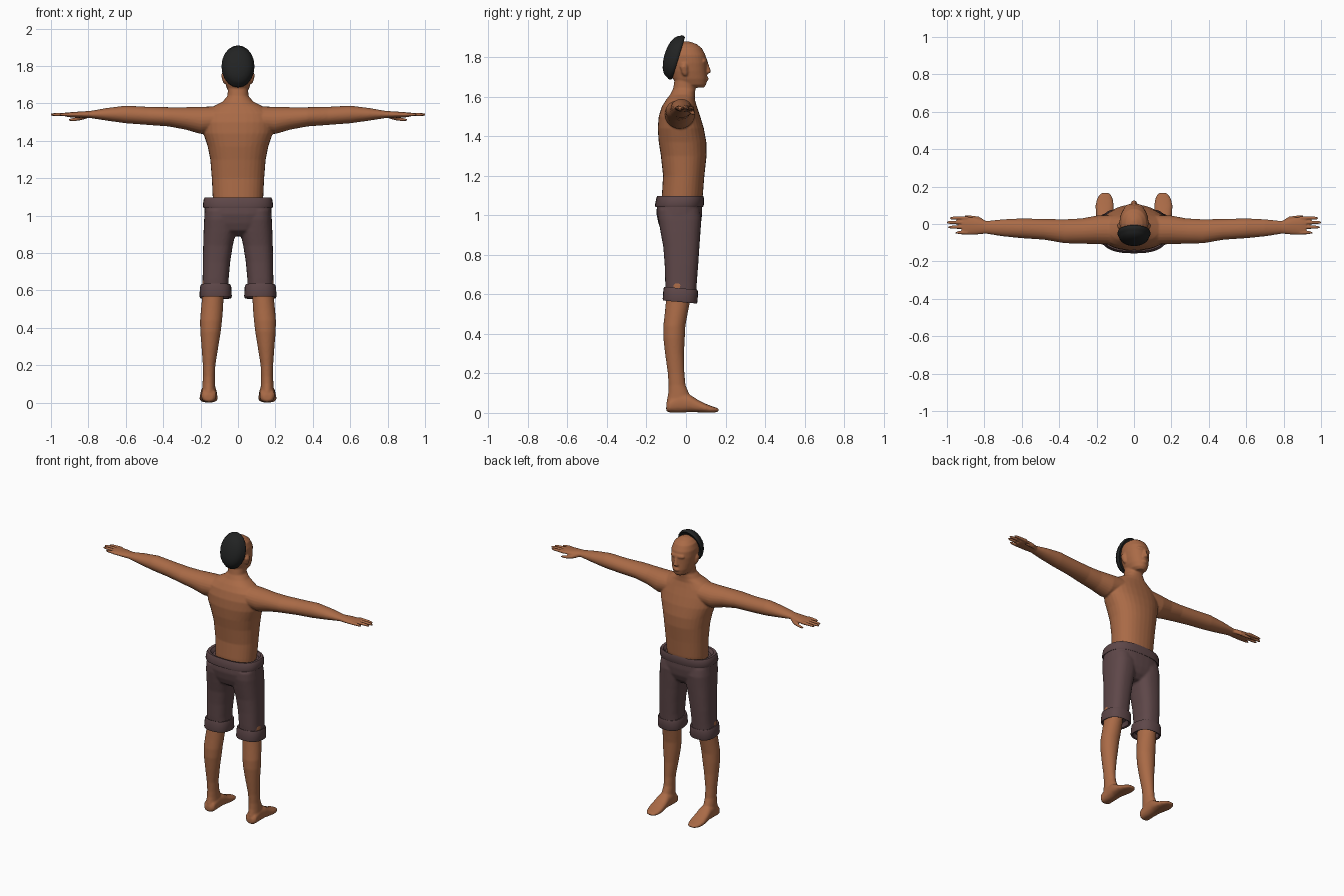
import bpy, bmesh, math
from mathutils import Matrix


def material(name, rgb):
    m = bpy.data.materials.new(name)
    m.diffuse_color = (*rgb, 1)
    return m


SKIN = material("brown skin", (0.40, 0.145, 0.062))
CLOTH = material("dark plum cloth", (0.112, 0.063, 0.066))
BLACK = material("black knit", (0.016, 0.017, 0.017))


def loft(bm, axis, rings, n=24, p=2.0, side=1, tilt=0.0):
    """Rings are (position on axis, min a, max a, min b, max b); side mirrors x."""
    others = [i for i in range(3) if i != axis]
    loops = []
    for t, a0, a1, b0, b1 in rings:
        loop = []
        for k in range(n):
            c, s = math.cos(math.tau * k / n), math.sin(math.tau * k / n)
            c = math.copysign(abs(c) ** (2 / p), c)
            s = math.copysign(abs(s) ** (2 / p), s)
            co = [0, 0, 0]
            co[axis] = t
            co[others[0]] = (a0 + a1) / 2 + c * (a1 - a0) / 2
            co[others[1]] = (b0 + b1) / 2 + s * (b1 - b0) / 2
            co[0] *= side
            co[2] += tilt * co[1]
            loop.append(bm.verts.new(co))
        loops.append(loop)
    faces = [bm.faces.new(loops[0]), bm.faces.new(loops[-1])]
    for l0, l1 in zip(loops, loops[1:]):
        for k in range(n):
            j = (k + 1) % n
            faces.append(bm.faces.new((l0[k], l0[j], l1[j], l1[k])))
    bmesh.ops.recalc_face_normals(bm, faces=faces)


def sym(rings):
    """Vertical rings centred on x = 0: (z, half width, min y, max y)."""
    return [(z, -w, w, y0, y1) for z, w, y0, y1 in rings]


def finish(name, bm, mat, voxel=0, smooth=4, angle=50):
    me = bpy.data.meshes.new(name)
    bm.to_mesh(me)
    bm.free()
    me.materials.append(mat)
    ob = bpy.data.objects.new(name, me)
    bpy.context.collection.objects.link(ob)
    bpy.ops.object.select_all(action='DESELECT')
    bpy.context.view_layer.objects.active = ob
    ob.select_set(True)
    if voxel:  # fuse the overlapping forms into one soft skin
        r = ob.modifiers.new("fuse", 'REMESH')
        r.mode = 'VOXEL'
        r.voxel_size = voxel
        s = ob.modifiers.new("soften", 'SMOOTH')
        s.factor, s.iterations = 0.5, smooth
        bpy.ops.object.modifier_apply(modifier="fuse")
        bpy.ops.object.modifier_apply(modifier="soften")
    bpy.ops.object.shade_smooth_by_angle(angle=math.radians(angle))
    return ob


# Upper body: torso and neck
bm = bmesh.new()
loft(bm, 2, sym([
    (1.03, .13, -.12, .07), (1.10, .135, -.122, .085), (1.20, .14, -.116, .093),
    (1.30, .148, -.127, .104), (1.37, .162, -.138, .103), (1.44, .185, -.143, .09),
    (1.50, .19, -.138, .072), (1.55, .18, -.122, .055), (1.585, .13, -.10, .045),
    (1.61, .082, -.08, .045), (1.64, .056, -.065, .048), (1.70, .053, -.055, .05)]),
    n=32, p=2.25)
# Head
loft(bm, 2, sym([
    (1.645, .03, .0, .09), (1.66, .05, -.045, .102), (1.69, .063, -.066, .107),
    (1.73, .072, -.078, .105), (1.77, .077, -.086, .105), (1.81, .077, -.086, .099),
    (1.845, .066, -.07, .08), (1.865, .045, -.05, .055), (1.878, .015, -.02, .02)]),
    n=32, p=2.15)
# Nose, lips and brow
loft(bm, 2, sym([(1.715, .014, .09, .114), (1.725, .019, .09, .127),
                 (1.74, .013, .09, .123), (1.775, .008, .09, .11)]), n=12)
loft(bm, 2, sym([(1.68, .015, .085, .110), (1.688, .024, .085, .116),
                 (1.70, .015, .085, .113)]), n=12)
loft(bm, 2, sym([(1.768, .045, .07, .106), (1.778, .052, .07, .110),
                 (1.79, .045, .07, .105)]), n=16)
for s in (1, -1):
    # Ear
    loft(bm, 2, [(1.705, .06, .076, -.012, .006), (1.72, .06, .083, -.022, .01),
                 (1.75, .06, .09, -.03, .01), (1.768, .06, .084, -.022, .006)], n=12, side=s)
    # Arm and palm
    loft(bm, 0, [
        (.08, -.11, .05, 1.45, 1.585), (.20, -.108, .045, 1.437, 1.582),
        (.28, -.105, .03, 1.46, 1.580), (.37, -.103, .025, 1.477, 1.580),
        (.48, -.084, .027, 1.485, 1.582), (.60, -.076, .03, 1.494, 1.588),
        (.70, -.066, .025, 1.508, 1.576), (.79, -.052, .016, 1.522, 1.560),
        (.84, -.056, .032, 1.523, 1.557), (.90, -.058, .041, 1.526, 1.553),
        (.92, -.056, .04, 1.53, 1.55)], side=s)
    # Fingers
    for y, tip in ((.032, .985), (.008, 1.004), (-.017, .995), (-.046, .955)):
        loft(bm, 0, [(.89, y - .010, y + .010, 1.53, 1.552),
                     (tip - .02, y - .009, y + .009, 1.532, 1.550),
                     (tip, y - .005, y + .005, 1.535, 1.545)], n=10, side=s)
    # Thumb
    loft(bm, 0, [(.79, -.005, .015, 1.525, 1.55), (.83, .015, .04, 1.512, 1.538),
                 (.87, .026, .046, 1.505, 1.525), (.905, .034, .048, 1.505, 1.518)],
         n=10, side=s)
finish("upper_body", bm, SKIN, voxel=.005)

# Bare lower legs and feet
for s, label in ((1, "right"), (-1, "left")):
    bm = bmesh.new()
    loft(bm, 2, [
        (.03, .118, .195, -.098, .01), (.06, .12, .192, -.098, .03),
        (.10, .122, .190, -.09, .015), (.14, .123, .187, -.088, -.002),
        (.20, .121, .188, -.092, -.008), (.30, .105, .195, -.106, -.01),
        (.38, .092, .202, -.115, -.006), (.44, .085, .203, -.115, -.003),
        (.50, .080, .198, -.108, .008), (.56, .077, .192, -.102, .02),
        (.66, .075, .19, -.10, .03)], side=s)
    loft(bm, 1, [
        (-.10, .135, .18, .01, .045), (-.085, .117, .195, .002, .07),
        (-.03, .115, .196, .001, .10), (.02, .113, .20, .004, .092),
        (.06, .110, .204, .003, .066), (.10, .108, .206, .001, .046),
        (.135, .113, .198, .001, .032), (.155, .122, .186, .004, .026),
        (.167, .135, .175, .008, .02)], p=2.4, side=s)
    finish(label + "_lower_leg", bm, SKIN, voxel=.006)

# Trousers: hips and two legs
bm = bmesh.new()
loft(bm, 2, sym([
    (.89, .06, -.08, .03), (.92, .14, -.125, .06), (.96, .176, -.14, .076),
    (1.01, .18, -.15, .082), (1.07, .178, -.145, .08)]), n=32, p=2.6)
for s in (1, -1):
    loft(bm, 2, [
        (.59, .05, .192, -.10, .05), (.66, .05, .189, -.105, .055),
        (.75, .042, .188, -.108, .062), (.84, .028, .186, -.115, .068),
        (.91, .012, .184, -.128, .073), (.98, .006, .181, -.14, .078),
        (1.03, .006, .176, -.14, .07)], n=28, p=2.5, side=s)
finish("trousers", bm, CLOTH, voxel=.007, smooth=3)

# Rolled waistband
bm = bmesh.new()
loft(bm, 2, sym([
    (1.05, .165, -.135, .07), (1.042, .184, -.155, .086), (1.052, .188, -.157, .09),
    (1.086, .184, -.15, .091), (1.096, .178, -.146, .088), (1.094, .160, -.135, .085),
    (1.075, .145, -.125, .08)]), n=32, p=2.6)
finish("waistband", bm, CLOTH, angle=40)

# Rolled trouser cuffs
for s, label in ((1, "right"), (-1, "left")):
    bm = bmesh.new()
    loft(bm, 2, [
        (.60, .062, .188, -.10, .038), (.562, .047, .194, -.108, .046),
        (.558, .036, .203, -.116, .055), (.566, .033, .206, -.118, .058),
        (.616, .036, .203, -.114, .061), (.628, .040, .199, -.111, .058),
        (.622, .06, .18, -.095, .045)], n=24, p=2.5, side=s, tilt=-.09)
    finish(label + "_cuff", bm, CLOTH, angle=40)

# Round cap worn on the back of the head, with a rolled rim
bm = bmesh.new()
profile = [(.008, .86), (.013, .95), (.006, 1.0), (-.006, 1.0), (-.013, .95),
           (-.024, .91), (-.038, .80), (-.049, .62), (-.056, .40), (-.060, .12)]
loft(bm, 1, [(y, -.088 * r, .088 * r, -.116 * r, .116 * r) for y, r in profile], n=20)
bm.transform(Matrix.Translation((0, -.05, 1.798)) @ Matrix.Rotation(math.radians(-17), 4, 'X'))
finish("cap", bm, BLACK, angle=40)
